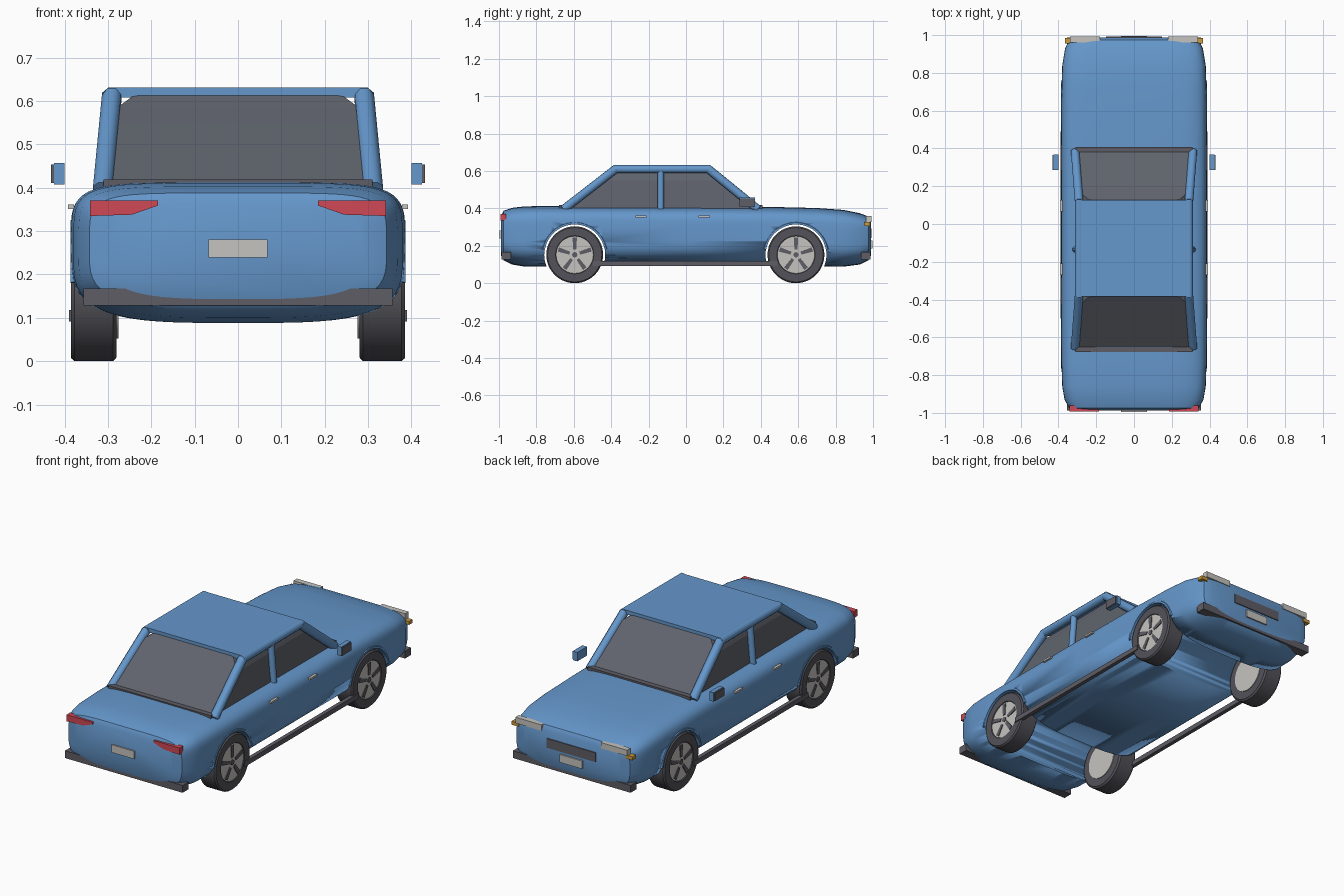
import bpy, bmesh, math
from mathutils import Vector

old = bpy.data.objects.get("Cube")
if old:
    bpy.data.objects.remove(old)


def material(name, rgb):
    m = bpy.data.materials.new(name)
    m.use_nodes = True
    m.diffuse_color = (*rgb, 1)
    m.node_tree.nodes["Principled BSDF"].inputs["Base Color"].default_value = (*rgb, 1)
    return m


BLUE = material("body blue", (0.13, 0.31, 0.60))
GLASS = material("window grey", (0.115, 0.125, 0.15))
DARK = material("trim dark grey", (0.11, 0.11, 0.13))
TYRE = material("tyre dark grey", (0.085, 0.085, 0.10))
LIGHT = material("light grey", (0.56, 0.55, 0.52))
RED = material("lamp red", (0.62, 0.065, 0.09))
AMBER = material("indicator amber", (0.60, 0.33, 0.05))


def finish(bm, name, mat, smooth=None):
    bmesh.ops.recalc_face_normals(bm, faces=bm.faces)
    me = bpy.data.meshes.new(name)
    bm.to_mesh(me)
    bm.free()
    me.materials.append(mat)
    ob = bpy.data.objects.new(name, me)
    bpy.context.collection.objects.link(ob)
    if smooth:
        bpy.ops.object.select_all(action='DESELECT')
        ob.select_set(True)
        bpy.context.view_layer.objects.active = ob
        bpy.ops.object.shade_smooth_by_angle(angle=math.radians(smooth))
    return ob


def loft(name, rings, mat, smooth=None):
    """Skin closed rings of points, with flat caps at both ends."""
    bm = bmesh.new()
    vs = [[bm.verts.new(p) for p in r] for r in rings]
    n = len(vs[0])
    for a, b in zip(vs, vs[1:]):
        for i in range(n):
            j = (i + 1) % n
            bm.faces.new((a[i], a[j], b[j], b[i]))
    bm.faces.new(vs[0][::-1])
    bm.faces.new(vs[-1])
    return finish(bm, name, mat, smooth)


def box(name, x, y, z, mat):
    rings = [[(x[0], y[0], h), (x[1], y[0], h), (x[1], y[1], h), (x[0], y[1], h)] for h in z]
    return loft(name, rings, mat)


def sided(x, s):
    return sorted((x[0] * s, x[1] * s))


def tube(name, a, b, r, mat, sides=8):
    a, b = Vector(a), Vector(b)
    q = (b - a).to_track_quat('Z', 'Y')
    rings = [[p + q @ Vector((r * math.cos(t), r * math.sin(t), 0))
              for t in [2 * math.pi * (i + 0.5) / sides for i in range(sides)]] for p in (a, b)]
    return loft(name, rings, mat, 50)


def lathe_x(name, profile, y, z, mat, sides=48):
    """Turn (x, radius) points around an axle along x."""
    rings = [[(x, y + r * math.cos(2 * math.pi * i / sides), z + r * math.sin(2 * math.pi * i / sides))
              for i in range(sides)] for x, r in profile]
    return loft(name, rings, mat, 35)


# Lower body: cross-sections along y (y, half width, bottom, top)
stations = [(-0.988, 0.30, 0.145, 0.362), (-0.975, 0.343, 0.122, 0.388), (-0.93, 0.368, 0.10, 0.403),
            (-0.86, 0.380, 0.088, 0.411), (-0.72, 0.385, 0.088, 0.413), (-0.45, 0.385, 0.095, 0.412),
            (0.0, 0.386, 0.097, 0.410), (0.45, 0.385, 0.095, 0.408), (0.70, 0.384, 0.088, 0.402),
            (0.84, 0.380, 0.088, 0.392), (0.93, 0.365, 0.10, 0.374), (0.975, 0.343, 0.122, 0.357),
            (0.988, 0.30, 0.145, 0.335)]


def section(y, hw, zb, zt, n=56):
    pts = []
    for i in range(n):
        t = 2 * math.pi * (i + 0.5) / n
        c, s = math.cos(t), math.sin(t)
        e = 2 / (5.5 if s > 0 else 3.5)
        pts.append((math.copysign(abs(c) ** e, c) * hw, y,
                    (zb + zt) / 2 + math.copysign(abs(s) ** e, s) * (zt - zb) / 2))
    return pts


body = loft("body", [section(*s) for s in stations], BLUE, 35)

# Wheel arches cut right through the lower body
AXLES = (-0.595, 0.588)
WZ, WR = 0.152, 0.152
for y in AXLES:
    cutter = lathe_x("arch_cutter", [(-0.6, 0.163), (0.6, 0.163)], y, WZ, BLUE, 64)
    cutter.hide_render = True
    mod = body.modifiers.new("arch", 'BOOLEAN')
    mod.operation, mod.solver, mod.object = 'DIFFERENCE', 'EXACT', cutter
    bpy.ops.object.select_all(action='DESELECT')
    body.select_set(True)
    bpy.context.view_layer.objects.active = body
    bpy.ops.object.modifier_apply(modifier="arch")
    bpy.data.objects.remove(cutter)

# Window block, narrowing towards the roof (z, half width, back y, front y)
layers = [(0.395, 0.305, -0.672, 0.402), (0.55, 0.287, -0.468, 0.207), (0.59, 0.272, -0.415, 0.157),
          (0.61, 0.245, -0.389, 0.132), (0.619, 0.20, -0.378, 0.122)]
loft("windows", [[(-w, a, z), (w, a, z), (w, b, z), (-w, b, z)] for z, w, a, b in layers], GLASS)

# Roof panel and scuttle trims below the two screens
box("roof", (-0.30, 0.30), (-0.385, 0.128), (0.608, 0.631), BLUE)
box("rear_screen_trim", (-0.31, 0.31), (-0.678, -0.65), (0.40, 0.419), DARK)
box("front_screen_trim", (-0.31, 0.31), (0.38, 0.408), (0.40, 0.417), DARK)

for s, side in ((1, "left"), (-1, "right")):
    # Pillars and roof rails
    tube(side + "_rear_pillar", (s * 0.312, -0.655, 0.395), (s * 0.291, -0.375, 0.612), 0.024, BLUE)
    tube(side + "_front_pillar", (s * 0.312, 0.385, 0.395), (s * 0.291, 0.118, 0.612), 0.024, BLUE)
    tube(side + "_middle_pillar", (s * 0.310, -0.135, 0.395), (s * 0.292, -0.135, 0.615), 0.018, BLUE)
    tube(side + "_roof_rail", (s * 0.291, -0.388, 0.610), (s * 0.291, 0.130, 0.610), 0.023, BLUE)

    # Sill bar, door handles and mirror
    box(side + "_sill_bar", sided((0.368, 0.390), s), (-0.50, 0.49), (0.092, 0.118), DARK)
    for y in (-0.24, 0.097):
        box(side + "_door_handle", sided((0.378, 0.392), s), (y - 0.03, y + 0.03), (0.351, 0.361), LIGHT)
    box(side + "_mirror", sided((0.400, 0.425), s), (0.285, 0.368), (0.408, 0.457), BLUE)
    box(side + "_mirror_plate", sided((0.425, 0.431), s), (0.285, 0.365), (0.411, 0.454), DARK)

    # Tail lamp with tapered inner end
    shape = [(0.185, 0.371), (0.185, 0.359), (0.245, 0.338), (0.342, 0.335), (0.342, 0.371)]
    loft(side + "_tail_lamp", [[(s * x, y, z) for x, z in shape] for y in (-0.993, -0.962)], RED)

    # Headlamp and indicator
    box(side + "_headlamp", sided((0.18, 0.338), s), (0.962, 0.992), (0.326, 0.358), LIGHT)
    box(side + "_indicator", sided((0.325, 0.366), s), (0.955, 0.985), (0.307, 0.326), AMBER)

    # Wheels
    for y, end in zip(AXLES, ("rear", "front")):
        name = side + "_" + end
        tyre = [(0.280, 0.100), (0.280, 0.143), (0.288, WR), (0.377, WR), (0.385, 0.145),
                (0.385, 0.102), (0.379, 0.098)]
        lathe_x(name + "_tyre", [(s * x, r) for x, r in tyre], y, WZ, TYRE)
        rim = [(0.276, 0.095), (0.276, 0.100), (0.381, 0.100), (0.381, 0.095)]
        lathe_x(name + "_rim", [(s * x, r) for x, r in rim], y, WZ, LIGHT)
        for k in range(5):
            a = math.pi / 2 + 2 * math.pi * k / 5
            u, v = Vector((0, math.cos(a), math.sin(a))), Vector((0, -math.sin(a), math.cos(a)))
            rect = [(0.028, -0.008), (0.092, -0.012), (0.092, 0.012), (0.028, 0.008)]
            loft(name + "_rim_slot", [[Vector((s * x, y, WZ)) + u * p + v * q for p, q in rect]
                                      for x in (0.378, 0.385)], DARK)
        lathe_x(name + "_hub", [(s * 0.378, 0.014), (s * 0.385, 0.014)], y, WZ, DARK, 20)

        # Fender lip over the wheel
        rings = []
        for i in range(25):
            a = math.radians(10 + 160 * i / 24)
            rings.append([(s * x, y + r * math.cos(a), WZ + r * math.sin(a))
                          for x, r in ((0.355, 0.162), (0.387, 0.162), (0.387, 0.172), (0.355, 0.190))])
        loft(name + "_fender_lip", rings, BLUE, 35)

# Bumpers, grille and number plates
box("rear_bumper", (-0.356, 0.356), (-0.987, -0.935), (0.128, 0.168), DARK)
box("front_bumper", (-0.356, 0.356), (0.935, 0.987), (0.128, 0.168), DARK)
box("grille", (-0.148, 0.148), (0.98, 0.993), (0.242, 0.293), DARK)
box("front_plate", (-0.068, 0.068), (0.98, 0.996), (0.185, 0.228), LIGHT)
box("rear_plate", (-0.068, 0.068), (-0.996, -0.98), (0.239, 0.281), LIGHT)
